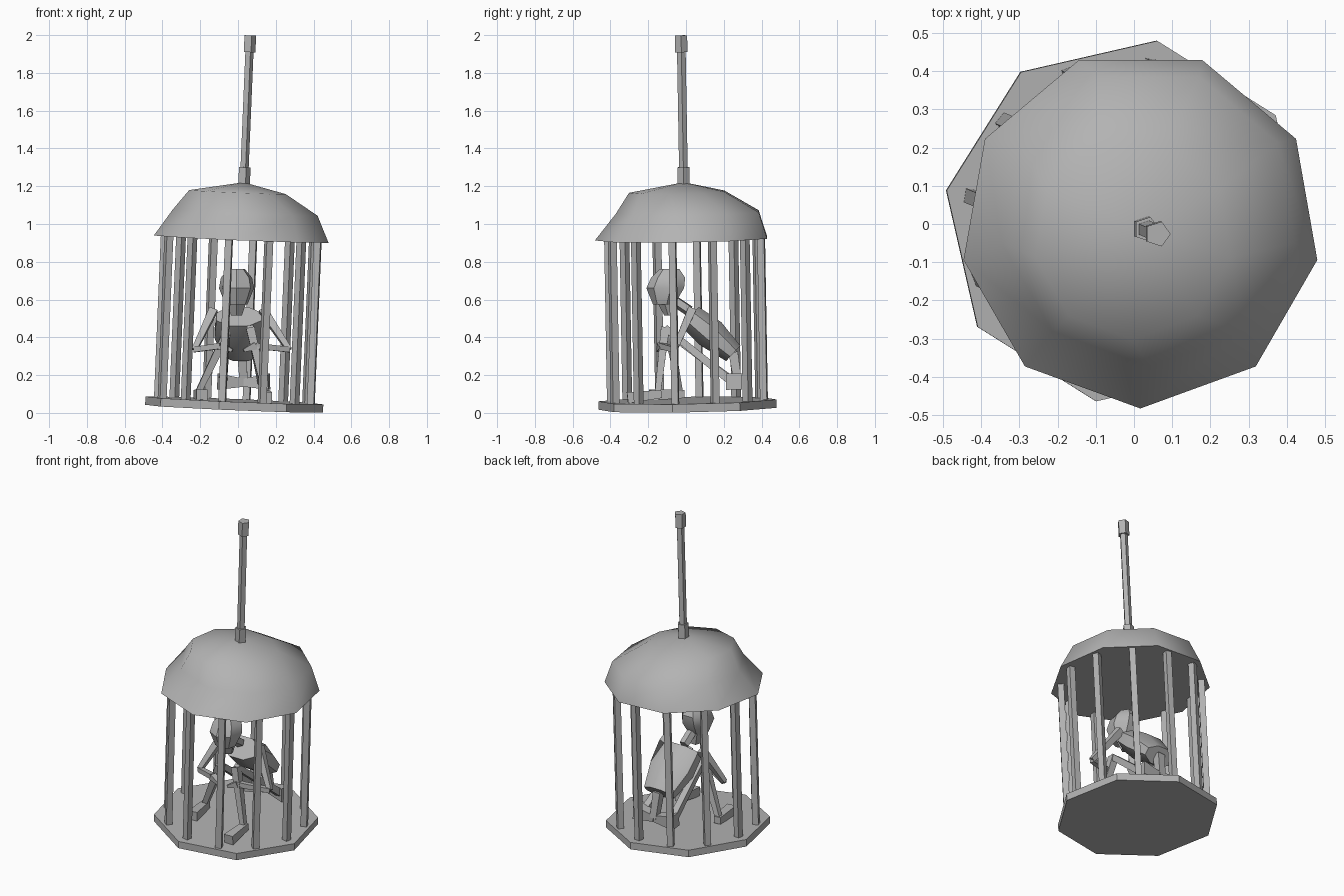
import bpy, bmesh, math
from mathutils import Vector, Matrix

if "Cube" in bpy.data.objects:
    bpy.data.objects.remove(bpy.data.objects["Cube"])

grey = bpy.data.materials.new("plain grey")
grey.diffuse_color = (0.45, 0.45, 0.45, 1)
grey.use_nodes = True
grey.node_tree.nodes["Principled BSDF"].inputs["Base Color"].default_value = grey.diffuse_color

# Whole cage hangs slightly off vertical
TILT = (Matrix.Translation((-0.02, 0.008, 0.042))
        @ Matrix.Rotation(math.radians(2.4), 4, 'Y')
        @ Matrix.Rotation(math.radians(1.0), 4, 'X'))
ID = Matrix.Identity(4)
X, Y, Z = Vector((1, 0, 0)), Vector((0, 1, 0)), Vector((0, 0, 1))


def finish(name, bm, matrix=ID, smooth=None):
    bmesh.ops.recalc_face_normals(bm, faces=bm.faces)
    me = bpy.data.meshes.new(name)
    bm.to_mesh(me)
    bm.free()
    me.transform(matrix)
    me.materials.append(grey)
    ob = bpy.data.objects.new(name, me)
    bpy.context.collection.objects.link(ob)
    if smooth:
        bpy.ops.object.select_all(action='DESELECT')
        ob.select_set(True)
        bpy.context.view_layer.objects.active = ob
        bpy.ops.object.shade_smooth_by_angle(angle=math.radians(smooth))
    return ob


def loft(name, rings, n, phase=0, matrix=ID, smooth=None, tip=None):
    """Rings are (centre, u vector, v vector); ends capped or drawn to a tip."""
    bm = bmesh.new()
    loops = []
    for c, u, v in rings:
        loops.append([bm.verts.new(Vector(c) + u * math.cos(phase + math.tau * i / n)
                                   + v * math.sin(phase + math.tau * i / n))
                      for i in range(n)])
    for a, b in zip(loops, loops[1:]):
        for i in range(n):
            j = (i + 1) % n
            bm.faces.new((a[i], a[j], b[j], b[i]))
    bm.faces.new(loops[0])
    if tip:
        t = bm.verts.new(tip)
        for i in range(n):
            bm.faces.new((loops[-1][i], loops[-1][(i + 1) % n], t))
    else:
        bm.faces.new(loops[-1])
    return finish(name, bm, matrix, smooth)


def rod(name, a, b, ra, rb, n=4, phase=math.pi / 4, matrix=ID, side=X):
    """Straight prism from a to b with end radii ra and rb."""
    a, b = Vector(a), Vector(b)
    d = (b - a).normalized()
    u = (side - d * side.dot(d)).normalized()
    v = d.cross(u)
    return loft(name, [(a, u * ra, v * ra), (b, u * rb, v * rb)], n, phase, matrix)


def level(x, y, z, r):
    return ((x, y, z), X * r, Y * r)


# Cage floor
loft("cage_floor", [level(0, 0, -0.02, 0.478), level(0, 0, 0.024, 0.478)],
     8, math.radians(80.4), TILT)

# Cage bars
for k in range(12):
    a = math.radians(21 + 30 * k)
    p = Vector((math.cos(a), math.sin(a), 0)) * 0.41
    rod("cage_bar", p + Z * 0.02, p + Z * 0.89, 0.026, 0.026, 4, math.pi / 4, TILT,
        side=p.normalized())

# Domed roof
loft("cage_roof", [level(0, -0.005, 0.88, 0.47), level(0.015, 0.028, 1.02, 0.39),
                   level(-0.03, -0.03, 1.128, 0.26)],
     9, math.radians(-90), TILT, 60, tip=(0, 0, 1.18))

# Hanging rod with collars
rod("lower_collar", (0, 0, 1.17), (0, 0, 1.26), 0.034, 0.034, 5, 0, TILT)
rod("hanging_rod", (0, 0, 1.24), (0, 0, 1.90), 0.024, 0.024, 5, 0, TILT)
rod("upper_collar", (0, 0, 1.87), (0, 0, 1.958), 0.034, 0.034, 5, 0, TILT)

# Rib cage, leaning forward
axis_n = Vector((0, 0.68, 0.73))
loft("rib_cage", [((0.005, 0.02, 0.51), X * 0.13, axis_n * 0.075),
                  ((0.01, 0.13, 0.42), X * 0.145, axis_n * 0.09),
                  ((0.015, 0.25, 0.315), X * 0.105, axis_n * 0.06)],
     8, math.pi / 8, smooth=50)

# Spine and neck
rod("spine", (0.02, 0.25, 0.32), (0.03, 0.275, 0.16), 0.035, 0.03)
rod("neck", (0, 0.02, 0.54), (0, -0.07, 0.60), 0.03, 0.03, 5)

# Pelvis, two flared wings
for s in (-1, 1):
    rod("pelvis_wing", (0.03, 0.27, 0.16), (0.03 + s * 0.135, 0.255, 0.165), 0.03, 0.06, side=Y)

# Skull and jaw
loft("skull", [((-0.008, -0.115, 0.575), X * 0.06, Y * 0.06),
               ((-0.008, -0.105, 0.66), X * 0.095, Y * 0.105),
               ((-0.008, -0.09, 0.715), X * 0.085, Y * 0.095),
               ((-0.008, -0.085, 0.762), X * 0.045, Y * 0.055)],
     7, math.radians(-90), smooth=35)
loft("jaw", [((-0.008, -0.085, 0.515), X * 0.03, Y * 0.03),
             ((-0.008, -0.10, 0.60), X * 0.06, Y * 0.06)], 5, math.radians(-90))

# Arms folded inward onto the knees
for side_name, s in (("left", -1), ("right", 1)):
    elbow = (0.02 + s * 0.25, -0.06, 0.335)
    hand = (s * 0.09, -0.13, 0.355)
    rod(side_name + "_upper_arm", (s * 0.13, 0.03, 0.545), elbow, 0.032, 0.02)
    rod(side_name + "_forearm", elbow, hand, 0.02, 0.022, side=Z)
    rod(side_name + "_hand", hand, (s * 0.03, -0.15, 0.33), 0.028, 0.012, side=Z)

# Legs: thigh, shin and foot, each side posed differently
legs = {"left": ((-0.08, 0.26, 0.16), (-0.06, -0.09, 0.42), (-0.215, -0.03, 0.10), (-0.19, -0.19, 0.095)),
        "right": ((0.13, 0.26, 0.15), (0.065, -0.11, 0.45), (0.145, -0.15, 0.10), (0.15, -0.31, 0.08))}
for side_name, (hip, knee, ankle, toe) in legs.items():
    rod(side_name + "_thigh", hip, knee, 0.03, 0.025)
    rod(side_name + "_shin", knee, ankle, 0.032, 0.022)
    rod(side_name + "_foot", Vector(ankle) + Y * 0.02, toe, 0.03, 0.042)
